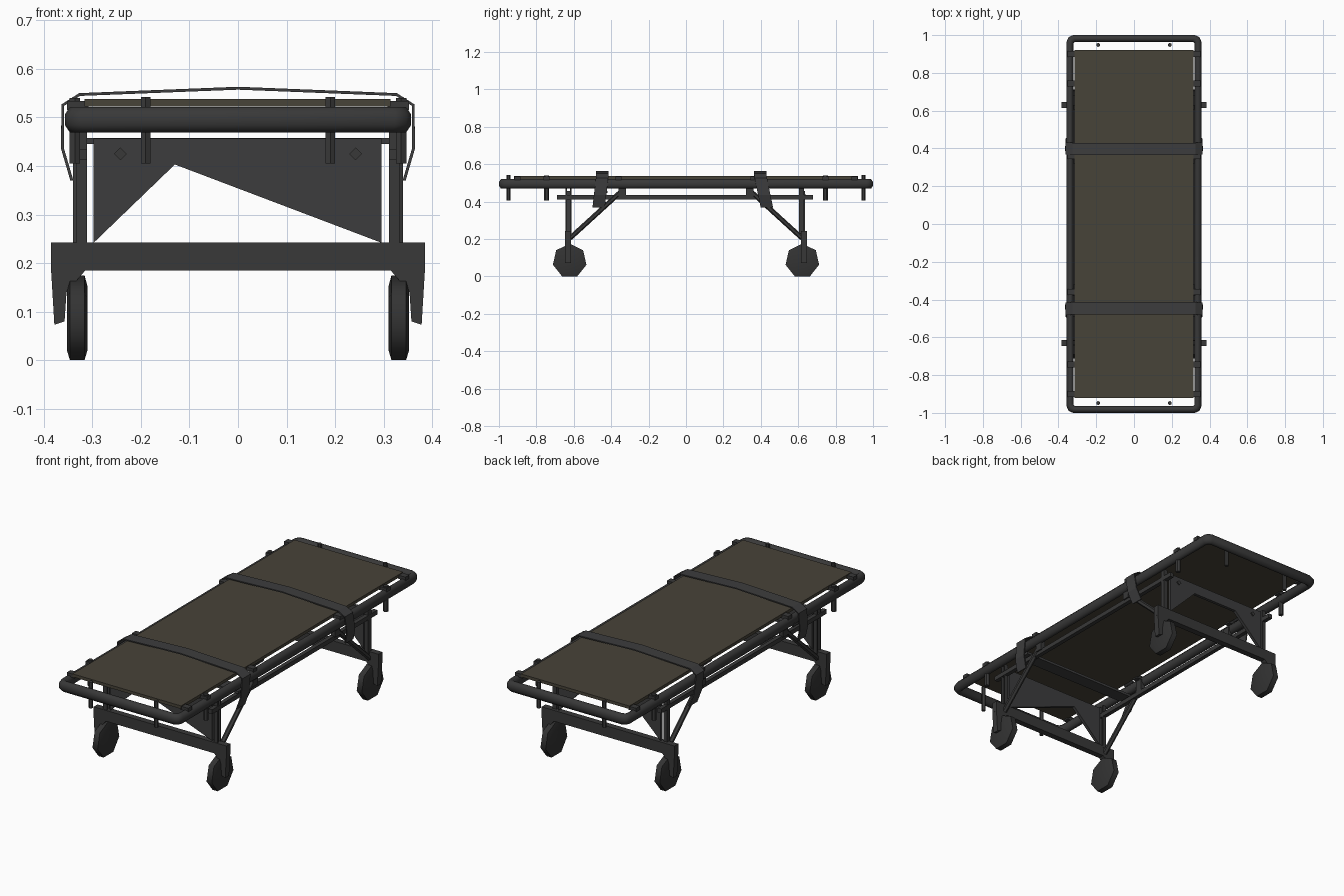
import bpy, bmesh, math
from mathutils import Vector

if "Cube" in bpy.data.objects:
    bpy.data.objects.remove(bpy.data.objects["Cube"])


def mat(name, c):
    m = bpy.data.materials.new(name)
    m.diffuse_color = (*c, 1)
    m.use_nodes = True
    m.node_tree.nodes["Principled BSDF"].inputs["Base Color"].default_value = m.diffuse_color
    return m


METAL = mat("dark metal", (0.040, 0.040, 0.040))
STRAP = mat("strap grey", (0.046, 0.046, 0.047))
RUBBER = mat("wheel rubber", (0.033, 0.033, 0.033))
CANVAS = mat("olive canvas", (0.064, 0.056, 0.040))


def finish(bm, name, m, smooth=0):
    bmesh.ops.recalc_face_normals(bm, faces=bm.faces[:])
    me = bpy.data.meshes.new(name)
    bm.to_mesh(me)
    bm.free()
    ob = bpy.data.objects.new(name, me)
    bpy.context.collection.objects.link(ob)
    me.materials.append(m)
    if smooth:
        bpy.ops.object.select_all(action='DESELECT')
        bpy.context.view_layer.objects.active = ob
        ob.select_set(True)
        bpy.ops.object.shade_smooth_by_angle(angle=math.radians(smooth))
    return ob


def box(name, x, y, z, m=METAL):
    """Box from (min, max) ranges."""
    bm = bmesh.new()
    bmesh.ops.create_cube(bm, size=1)
    for v in bm.verts:
        v.co = [r[0] + (c + 0.5) * (r[1] - r[0]) for c, r in zip(v.co, (x, y, z))]
    return finish(bm, name, m)


def rod(name, a, b, r, n=6, m=METAL):
    """Straight bar between two points."""
    a, b = Vector(a), Vector(b)
    bm = bmesh.new()
    bmesh.ops.create_cone(bm, cap_ends=True, segments=n, radius1=r, radius2=r, depth=(b - a).length)
    q = (b - a).to_track_quat('Z', 'Y')
    for v in bm.verts:
        v.co = q @ v.co + (a + b) / 2
    return finish(bm, name, m, 50)


def plate(name, pts, y, t, m=METAL):
    """Outline in x,z extruded along y."""
    bm = bmesh.new()
    f = bm.faces.new([bm.verts.new((p[0], y - t / 2, p[1])) for p in pts])
    g = bmesh.ops.extrude_face_region(bm, geom=[f])
    for v in g["geom"]:
        if isinstance(v, bmesh.types.BMVert):
            v.co.y += t
    return finish(bm, name, m)


# tubular top frame: octagonal section swept round a rectangle with cut corners
bm = bmesh.new()
rings = []
for i in range(8):
    a = math.tau * (i + 0.5) / 8
    o = 0.018 - 0.019 * math.cos(a)
    z = 0.495 + 0.028 * math.sin(a)
    X, Y, c = 0.357 - o, 1.0 - o, 0.034 - o * 0.6
    pts = []
    for sx, sy in ((1, 1), (-1, 1), (-1, -1), (1, -1)):
        corner = [(X, Y - c), (X - c * 0.3, Y - c * 0.3), (X - c, Y)]
        if sx * sy < 0:
            corner.reverse()
        pts += [(sx * p, sy * q) for p, q in corner]
    rings.append([bm.verts.new((p, q, z)) for p, q in pts])
for i in range(8):
    r, s = rings[i], rings[(i + 1) % 8]
    for j in range(len(r)):
        k = (j + 1) % len(r)
        bm.faces.new((r[j], r[k], s[k], s[j]))
finish(bm, "top_frame", METAL, 60)

# canvas bed
box("canvas_bed", (-0.316, 0.314), (-0.92, 0.92), (0.522, 0.538), CANVAS)

# straps over the bed, tails leaning outwards
half = [(0.342, 0.37), (0.361, 0.435), (0.361, 0.525), (0.326, 0.547)]
for name, yc, lean in (("front_strap", -0.447, -0.02), ("back_strap", 0.397, 0.035)):
    path = [(-x, z) for x, z in half] + [(0, 0.56)] + half[::-1]
    bm = bmesh.new()
    rows = [[bm.verts.new((x, yc + s * 0.033 + lean * max(0, 0.54 - z) / 0.17, z)) for s in (-1, 1)]
            for x, z in path]
    for p, q in zip(rows, rows[1:]):
        bm.faces.new((p[0], p[1], q[1], q[0]))
    ob = finish(bm, name, STRAP)
    sol = ob.modifiers.new("thickness", 'SOLIDIFY')
    sol.thickness = 0.006
    sol.offset = 0

# flat cross plate under the front strap
box("under_cross_plate", (-0.33, 0.345), (-0.49, -0.42), (0.445, 0.458), STRAP)

for s in (-1, 1):
    end = "front" if s < 0 else "back"
    ya = s * 0.63

    # axle beam with downward fork arms
    box(end + "_axle_beam", (-0.385, 0.385), (ya - 0.016, ya + 0.016), (0.185, 0.242))
    for k in (-1, 1):
        fork = [(0.385, 0.19), (0.378, 0.073), (0.357, 0.08), (0.353, 0.14), (0.31, 0.19)]
        plate(end + "_fork_arm", [(k * x, z) for x, z in fork], ya, 0.032)

        # seven sided wheels
        bm = bmesh.new()
        prof = [(0.310, 0.070), (0.316, 0.092), (0.346, 0.092), (0.352, 0.070)]
        loops = []
        for x, r in prof:
            loops.append([bm.verts.new((k * x, ya - s * 0.008 + r * math.sin(math.tau * (i + 0.5) / 7),
                                        0.083 - r * math.cos(math.tau * (i + 0.5) / 7)))
                          for i in range(7)])
        for p, q in zip(loops, loops[1:]):
            for i in range(7):
                j = (i + 1) % 7
                bm.faces.new((p[i], p[j], q[j], q[i]))
        bm.faces.new(loops[0])
        bm.faces.new(loops[-1])
        finish(bm, end + "_wheel", RUBBER, 55)

        # posts: solid at the back, paired thin strips at the front
        px = sorted((k * 0.311, k * 0.332))
        if s > 0:
            box("back_post", px, (0.605, 0.63), (0.23, 0.475))
        else:
            for y in (-0.64, -0.616):
                box("front_post_strip", px, (y - 0.003, y + 0.003), (0.23, 0.475))

        # diagonal brace and its mounting bracket
        rod(end + "_brace", (k * 0.328, s * 0.62, 0.205), (k * 0.328, s * 0.335, 0.465), 0.013)
        box(end + "_brace_bracket", sorted((k * 0.315, k * 0.34)),
            sorted((s * 0.32, s * 0.36)), (0.43, 0.50))

        # hanging pegs on the ends and sides
        rod(end + "_end_peg", (k * 0.19, s * 0.948, 0.405), (k * 0.19, s * 0.948, 0.542), 0.011)
        rod(end + "_side_peg", (k * 0.336, s * 0.745, 0.405), (k * 0.336, s * 0.745, 0.54), 0.013)

        # canvas ties reaching over the side tube
        for y in (0.36, 0.745, 0.9):
            box(end + "_canvas_tie", sorted((k * 0.308, k * 0.352)),
                (s * y - 0.016, s * y + 0.016), (0.515, 0.534))

        # diamond bolts on the gusset panel
        rod(end + "_panel_bolt", (k * 0.242, s * 0.622, 0.425), (k * 0.242, s * 0.642, 0.425), 0.013, 4)

    # gusset panel; the front one is filled across one side
    panel = [(-0.297, 0.457), (-0.297, 0.242), (-0.13, 0.403)]
    if s > 0:
        panel.append((0.135, 0.403))
    panel += [(0.295, 0.242), (0.295, 0.457)]
    plate(end + "_gusset_panel", panel, s * 0.628, 0.016, STRAP)

# long lower side rails
for k in (-1, 1):
    box("lower_side_rail", sorted((k * 0.311, k * 0.333)), (-0.69, 0.68), (0.412, 0.435))
